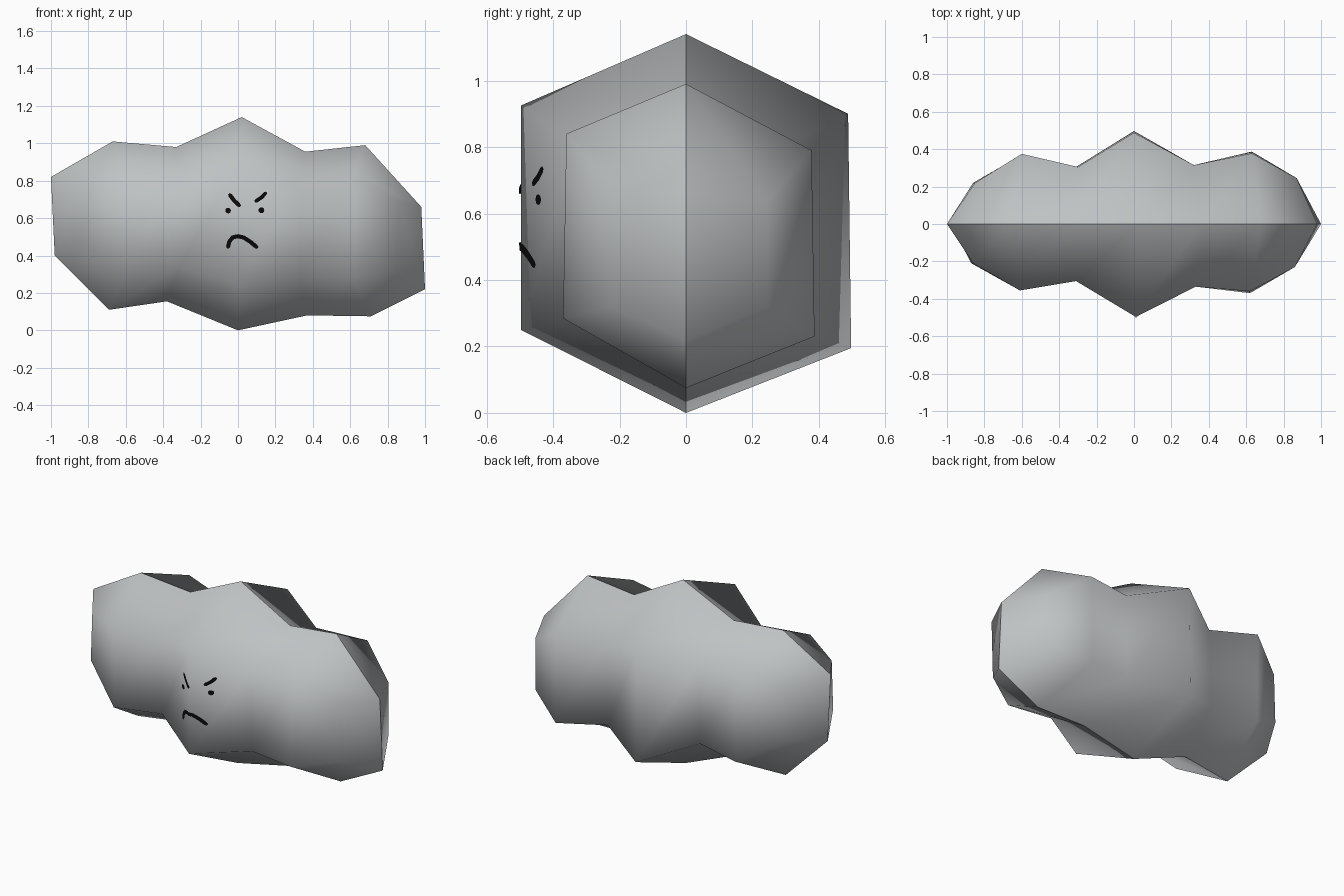
import bpy, bmesh, math
from mathutils import Vector
from mathutils.bvhtree import BVHTree

if "Cube" in bpy.data.objects:
    bpy.data.objects.remove(bpy.data.objects["Cube"])


def material(name, rgb):
    m = bpy.data.materials.new(name)
    m.diffuse_color = (*rgb, 1)
    m.use_nodes = True
    m.node_tree.nodes["Principled BSDF"].inputs["Base Color"].default_value = m.diffuse_color
    return m


def add_object(name, bm, mat):
    me = bpy.data.meshes.new(name)
    bm.to_mesh(me)
    me.materials.append(mat)
    ob = bpy.data.objects.new(name, me)
    bpy.context.collection.objects.link(ob)
    return ob


grey = material("cloud grey", (0.52, 0.54, 0.55))
black = material("ink black", (0.003, 0.003, 0.003))

# Hexagonal sections: top, back upper, back lower, bottom, front lower, front upper
rings = [
    [(-1, 0, .82), (-.85, .22, .77), (-.86, .22, .46), (-.98, 0, .40), (-.87, -.21, .49), (-.86, -.21, .79)],
    [(-.67, 0, 1.01), (-.60, .375, .87), (-.60, .37, .31), (-.69, 0, .11), (-.61, -.355, .32), (-.61, -.355, .83)],
    [(-.33, 0, .98), (-.30, .305, .82), (-.31, .305, .32), (-.38, 0, .155), (-.31, -.305, .34), (-.31, -.305, .82)],
    [(.02, 0, 1.14), (0, .488, .90), (0, .497, .195), (0, 0, 0), (.01, -.497, .25), (.01, -.497, .925)],
    [(.36, 0, .955), (.32, .315, .81), (.32, .315, .27), (.37, 0, .08), (.33, -.335, .29), (.33, -.335, .81)],
    [(.68, 0, .99), (.63, .378, .79), (.63, .387, .23), (.71, 0, .075), (.62, -.37, .285), (.62, -.36, .84)],
    [(.98, 0, .66), (.87, .245, .64), (.87, .245, .32), (1, 0, .22), (.85, -.23, .32), (.86, -.23, .68)],
]

# Cloud body: skin the sections, close each end with two quads
bm = bmesh.new()
vs = [[bm.verts.new(p) for p in r] for r in rings]
for a, b in zip(vs, vs[1:]):
    for i in range(6):
        j = (i + 1) % 6
        bm.faces.new((a[i], a[j], b[j], b[i]))
for r in (vs[0], vs[-1]):
    bm.faces.new(r[0:4])
    bm.faces.new((r[3], r[4], r[5], r[0]))
bmesh.ops.recalc_face_normals(bm, faces=bm.faces)
for f in bm.faces:
    f.smooth = True
# Hard ridge where the front and back halves meet
for e in bm.edges:
    e.smooth = not all(abs(v.co.y) < 1e-6 for v in e.verts)
tri = bm.copy()
bmesh.ops.triangulate(tri, faces=tri.faces)
surface = BVHTree.FromBMesh(tri)
tri.free()
add_object("cloud_body", bm, grey)
bm.free()


def on_front(x, z):
    hit = surface.ray_cast(Vector((x, -2, z)), Vector((0, 1, 0)))[0]
    return hit + Vector((0, -0.006, 0))


# Painted stroke: a ribbon with rounded ends laid on the front surface
def stroke(name, pts, width):
    path = []
    for (x0, z0), (x1, z1) in zip(pts, pts[1:]):
        path += [(x0 + (x1 - x0) * k / 4, z0 + (z1 - z0) * k / 4) for k in range(4)]
    path.append(pts[-1])
    b = bmesh.new()
    rows = []
    for k, (x, z) in enumerate(path):
        p, q = path[max(k - 1, 0)], path[min(k + 1, len(path) - 1)]
        d = Vector((q[0] - p[0], q[1] - p[1])).normalized()
        w = width / 2 * (0.55 if k in (0, len(path) - 1) else 1)
        rows.append([b.verts.new(on_front(x - s * d.y * w, z + s * d.x * w)) for s in (1, 0, -1)])
    for r, t in zip(rows, rows[1:]):
        for i in range(2):
            b.faces.new((r[i], r[i + 1], t[i + 1], t[i]))
    add_object(name, b, black)
    b.free()


# Painted dot: a disc laid on the front surface
def dot(name, x, z, r):
    b = bmesh.new()
    c = b.verts.new(on_front(x, z))
    rim = [b.verts.new(on_front(x + r * math.cos(t * math.pi / 6), z + r * math.sin(t * math.pi / 6)))
           for t in range(12)]
    for i in range(12):
        b.faces.new((c, rim[i], rim[(i + 1) % 12]))
    add_object(name, b, black)
    b.free()


# Angry face
dot("left_eye", -.053, .64, .015)
dot("right_eye", .125, .642, .016)
stroke("left_brow", [(-.048, .73), (-.02, .693), (.012, .662)], .022)
stroke("right_brow", [(.09, .687), (.125, .71), (.152, .738)], .02)
stroke("mouth", [(-.055, .438), (-.046, .475), (-.028, .497), (0, .503), (.03, .496), (.065, .474), (.106, .44)], .022)
